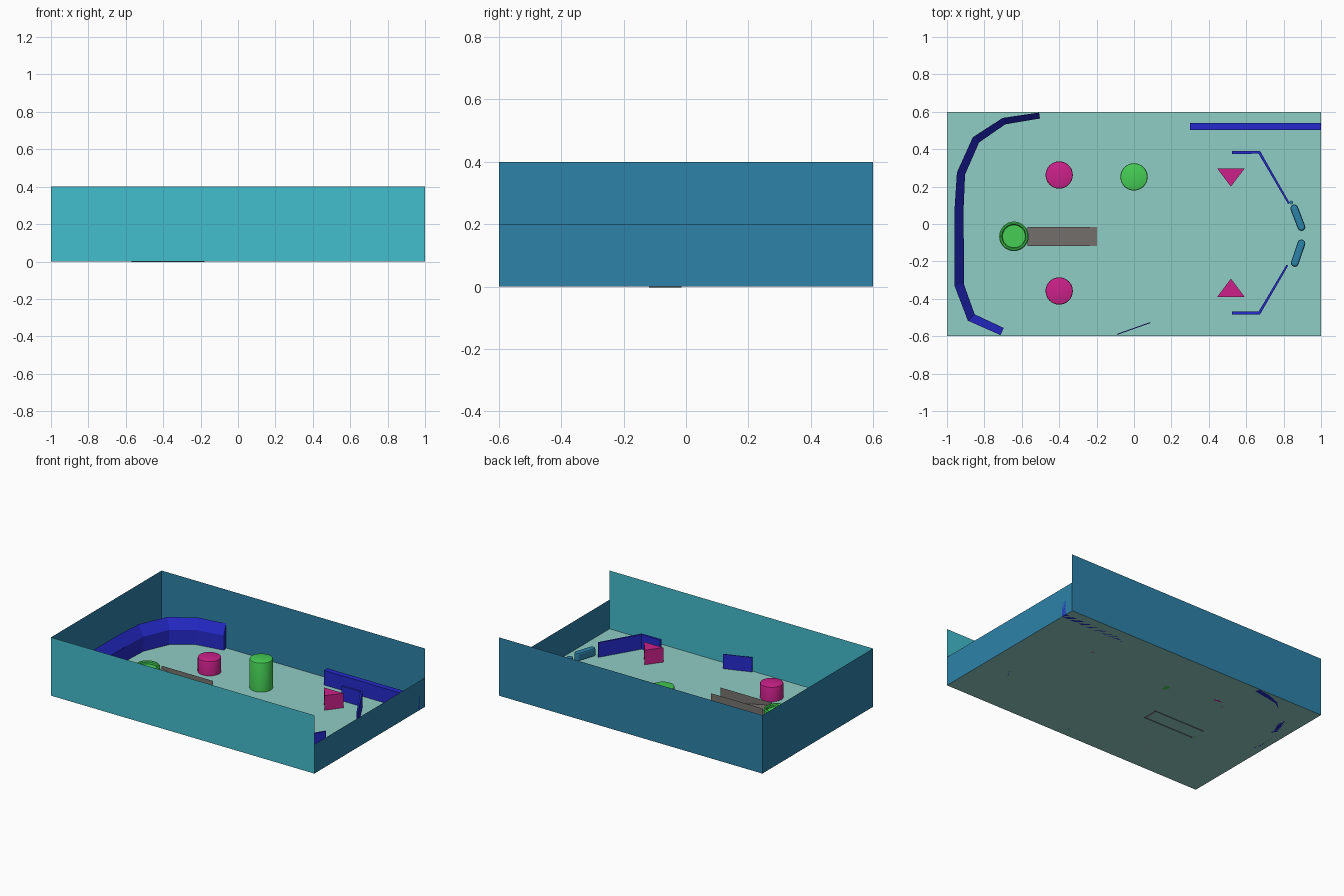
import bpy, bmesh, math
from mathutils import Vector

if "Cube" in bpy.data.objects:
    bpy.data.objects.remove(bpy.data.objects["Cube"])


def material(name, rgb):
    def lin(c):
        c /= 255
        return c / 12.92 if c <= 0.04045 else ((c + 0.055) / 1.055) ** 2.4
    m = bpy.data.materials.new(name)
    m.diffuse_color = (*[lin(c) for c in rgb], 1)
    m.use_nodes = True
    m.node_tree.nodes["Principled BSDF"].inputs["Base Color"].default_value = m.diffuse_color
    return m


PALE = material("pale_green", (143, 205, 196))
TEAL = material("teal", (67, 189, 206))
BLUE = material("steel_blue", (45, 130, 168))
NAVY = material("deep_blue", (37, 42, 204))
PINK = material("magenta", (204, 33, 138))
GREEN = material("green", (69, 206, 84))
GREY = material("grey", (120, 116, 112))


def finish(name, bm, mat, smooth=False, fix=True):
    if fix:
        bmesh.ops.recalc_face_normals(bm, faces=bm.faces)
    me = bpy.data.meshes.new(name)
    bm.to_mesh(me)
    bm.free()
    me.materials.append(mat)
    ob = bpy.data.objects.new(name, me)
    bpy.context.collection.objects.link(ob)
    if smooth:
        bpy.context.view_layer.objects.active = ob
        ob.select_set(True)
        bpy.ops.object.shade_smooth_by_angle(angle=math.radians(35))
        ob.select_set(False)
    return ob


def sheet(name, quads, mat):
    bm = bmesh.new()
    for q in quads:
        bm.faces.new([bm.verts.new(p) for p in q])
    return finish(name, bm, mat, fix=False)


def upright(name, a, b, z0, z1, mat):
    return sheet(name, [[(*a, z0), (*b, z0), (*b, z1), (*a, z1)]], mat)


def prism(name, outline, z0, z1, mat, bevel=0, smooth=False):
    bm = bmesh.new()
    low = [bm.verts.new((x, y, z0)) for x, y in outline]
    high = [bm.verts.new((x, y, z1)) for x, y in outline]
    n = len(low)
    bm.faces.new(low[::-1])
    top = bm.faces.new(high)
    for i in range(n):
        j = (i + 1) % n
        bm.faces.new((low[i], low[j], high[j], high[i]))
    if bevel:
        bmesh.ops.bevel(bm, geom=list(top.edges), offset=bevel, segments=2,
                        profile=0.5, affect='EDGES')
    return finish(name, bm, mat, smooth)


def circle(x, y, r, n=32):
    return [(x + r * math.cos(2 * math.pi * i / n), y + r * math.sin(2 * math.pi * i / n))
            for i in range(n)]


def strip(name, pts, widths, h_left, h_right, mat):
    """Mitred wall along a path, with its own top height on each side."""
    p = [Vector(q) for q in pts]
    bm = bmesh.new()
    rings = []
    for i, c in enumerate(p):
        d0 = (c - p[i - 1]).normalized() if i else (p[1] - c).normalized()
        d1 = (p[i + 1] - c).normalized() if i < len(p) - 1 else d0
        t = (d0 + d1).normalized()
        side = Vector((-t.y, t.x)) * (widths[i] / 2 / max(0.5, t.dot(d0)))
        l, r = c + side, c - side
        rings.append([bm.verts.new(v) for v in
                      ((*l, 0), (*l, h_left), (*r, h_right), (*r, 0))])
    for a, b in zip(rings, rings[1:]):
        for k in range(4):
            m = (k + 1) % 4
            bm.faces.new((a[k], a[m], b[m], b[k]))
    bm.faces.new(rings[0])
    bm.faces.new(rings[-1][::-1])
    return finish(name, bm, mat)


def stadium(a, b, r, n=8):
    a, b = Vector(a), Vector(b)
    ang = math.atan2(b.y - a.y, b.x - a.x)
    out = []
    for c, start in ((b, ang - math.pi / 2), (a, ang + math.pi / 2)):
        for i in range(n + 1):
            t = start + math.pi * i / n
            out.append((c.x + r * math.cos(t), c.y + r * math.sin(t)))
    return out


# Open-topped case made of thin sheets; the right wall is half height
sheet("playfield", [[(-1, -.6, 0), (1, -.6, 0), (1, .6, 0), (-1, .6, 0)]], PALE)
upright("front_wall", (-1, -.6), (1, -.6), 0, .4, TEAL)
upright("back_wall", (1, .6), (-1, .6), 0, .4, BLUE)
upright("left_wall", (-1, .6), (-1, -.6), 0, .4, BLUE)
upright("right_wall", (1, -.6), (1, .6), 0, .2, BLUE)

# Curved guide with its top sloping down towards the inside
strip("curved_guide",
      [(-.505, .58), (-.695, .55), (-.845, .45), (-.925, .27), (-.935, .085),
       (-.935, -.13), (-.935, -.325), (-.87, -.5), (-.705, -.575)],
      [.032, .036, .042, .044, .048, .05, .05, .046, .042], .1, .17, NAVY)

# Straight rail beside the ball lane
prism("lane_rail", [(.3, .503), (1, .503), (1, .54), (.3, .54)], 0, .1, NAVY)

# Bent guides leading to the flippers
strip("back_flipper_guide", [(.525, .383), (.67, .383), (.828, .11)],
      [.017, .014, .01], .1, .1, NAVY)
strip("front_flipper_guide", [(.525, -.476), (.67, -.476), (.82, -.22)],
      [.017, .014, .01], .1, .1, NAVY)

# Small deflector plate at the front wall
strip("deflector", [(-.09, -.59), (.087, -.527)], [.005, .005], .1, .1, NAVY)

# Flippers
for name, a, b in (("back_flipper", (.857, .083), (.895, -.016)),
                   ("front_flipper", (.895, -.104), (.86, -.208))):
    prism(name, stadium(a, b, .021), .008, .06, BLUE, bevel=.01)
prism("flipper_pin", circle(.84, .115, .01, 12), 0, .06, BLUE)

# Round bumpers and the tall post
for name, y in (("back_bumper", .262), ("front_bumper", -.358)):
    prism(name, circle(-.4, y, .073), 0, .1, PINK, bevel=.007, smooth=True)
prism("tall_post", circle(0, .252, .073), 0, .2, GREEN, bevel=.007, smooth=True)

# Triangular bumpers
prism("back_triangle", [(.445, .297), (.592, .297), (.518, .2)], 0, .1, PINK)
prism("front_triangle", [(.445, -.39), (.592, -.39), (.518, -.292)], 0, .1, PINK)

# Round cup at the end of the ramp: a lathed profile with a recessed top
bm = bmesh.new()
rings = [[bm.verts.new((x, y, z)) for x, y in circle(-.642, -.066, r)]
         for r, z in ((.079, 0), (.079, .094), (.073, .1), (.066, .1), (.061, .094), (.061, .08))]
for a, b in zip(rings, rings[1:]):
    for i in range(32):
        j = (i + 1) % 32
        bm.faces.new((a[i], a[j], b[j], b[i]))
bm.faces.new(rings[0])
bm.faces.new(rings[-1])
finish("ramp_cup", bm, GREEN, smooth=True)

# Ramp: sloping bed between two upright side sheets
x0, x1, ya, yb, dip = -.57, -.178, -.118, -.015, -.004
sheet("ramp_bed", [[(x0, ya, .08), (x1, ya, dip), (x1, yb, dip), (x0, yb, .08)]], GREY)
upright("ramp_front_side", (x0, ya), (x1, ya), dip, .097, GREY)
upright("ramp_back_side", (x1, yb), (x0, yb), dip, .097, GREY)
